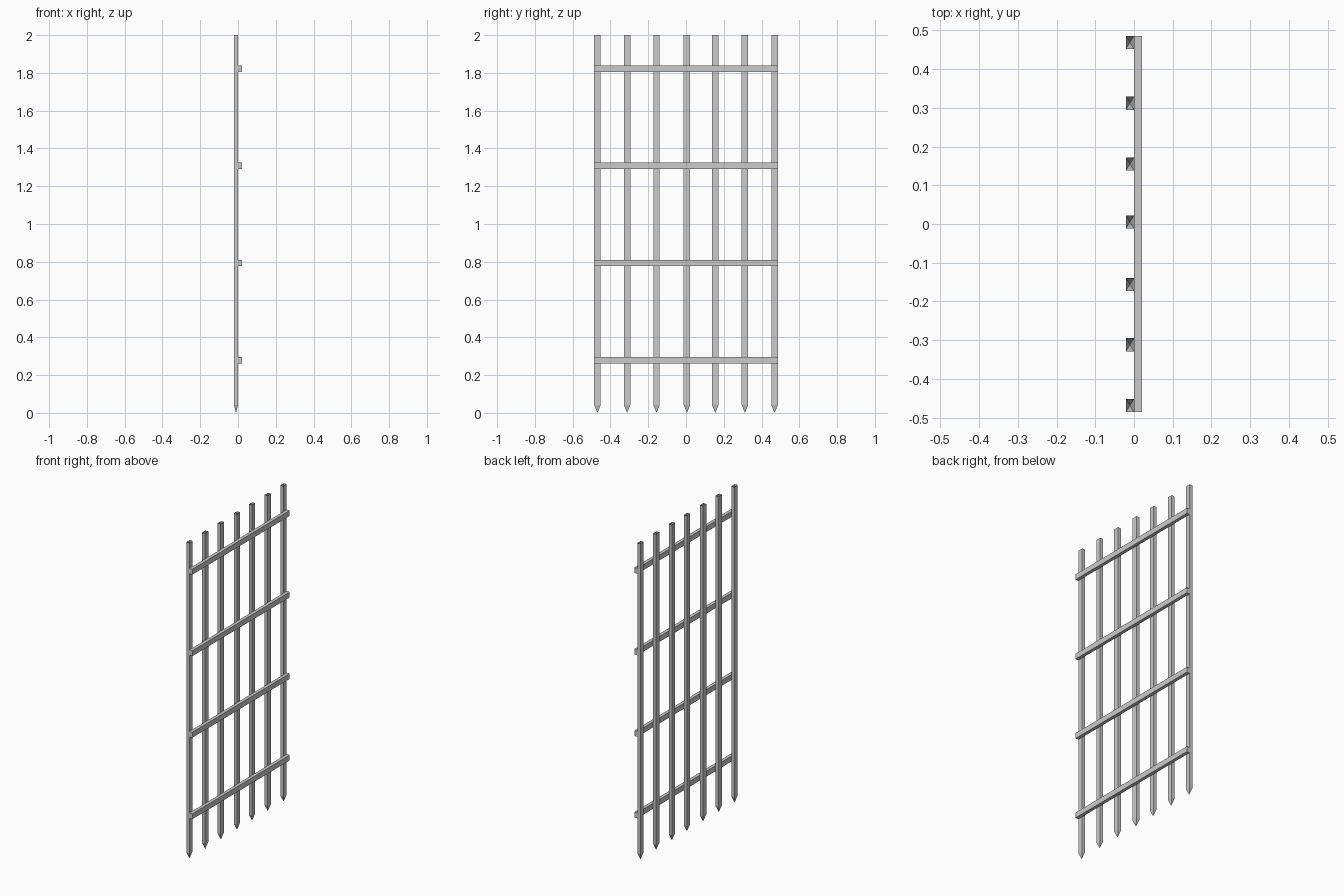
import bpy, bmesh
from mathutils import Vector

if "Cube" in bpy.data.objects:
    bpy.data.objects.remove(bpy.data.objects["Cube"])

WIDTH, DEPTH = 0.034, 0.021   # shared timber section
HALF = 0.486                  # half length of the rails
TIP = 0.042                   # height of the pointed foot


def finish(bm, name):
    bmesh.ops.recalc_face_normals(bm, faces=bm.faces)
    mesh = bpy.data.meshes.new(name)
    bm.to_mesh(mesh)
    bm.free()
    obj = bpy.data.objects.new(name, mesh)
    bpy.context.collection.objects.link(obj)
    return obj


def picket(name, y):
    # four-sided shaft, open at the top, pointed at the foot
    bm = bmesh.new()
    cx = -DEPTH / 2
    corners = [(-1, -1), (1, -1), (1, 1), (-1, 1)]
    low, high = [[bm.verts.new((cx + sx * DEPTH / 2, y + sy * WIDTH / 2, z))
                  for sx, sy in corners] for z in (TIP, 2.0)]
    point = bm.verts.new((cx, y, 0))
    for i in range(4):
        j = (i + 1) % 4
        bm.faces.new((low[i], low[j], high[j], high[i]))
        bm.faces.new((low[j], low[i], point))
    finish(bm, name)


def rail(name, z):
    bm = bmesh.new()
    bmesh.ops.create_cube(bm, size=1)
    bmesh.ops.scale(bm, vec=(DEPTH, 2 * HALF, WIDTH), verts=bm.verts)
    bmesh.ops.translate(bm, vec=Vector((DEPTH / 2, 0, z)), verts=bm.verts)
    finish(bm, name)


# Upright pickets
for i, y in enumerate((-0.469, -0.312, -0.156, 0.005, 0.155, 0.312, 0.469)):
    picket(f"picket_{i + 1}", y)

# Cross rails on the +x face
for i in range(4):
    rail(f"rail_{i + 1}", 0.279 + i * 0.5145)
